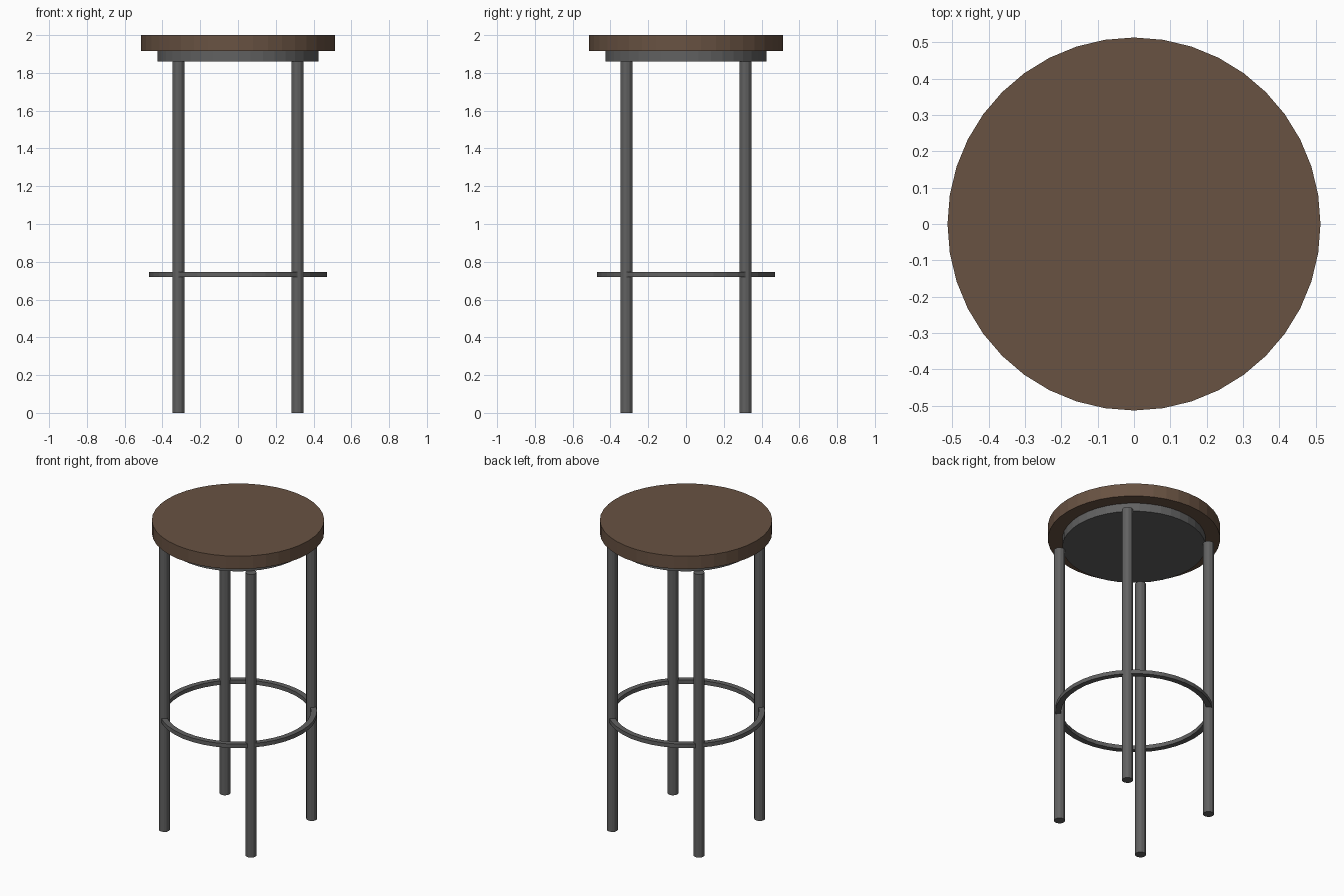
import bpy, bmesh
from math import cos, sin, tau

if "Cube" in bpy.data.objects:
    bpy.data.objects.remove(bpy.data.objects["Cube"])


def material(name, rgb):
    mat = bpy.data.materials.new(name)
    mat.diffuse_color = (*rgb, 1)
    mat.use_nodes = True
    mat.node_tree.nodes["Principled BSDF"].inputs["Base Color"].default_value = mat.diffuse_color
    return mat


wood = material("brown_wood", (0.14, 0.085, 0.055))
metal = material("dark_metal", (0.12, 0.12, 0.12))


def cylinder(name, radius, z0, z1, sides, mat, x=0, y=0):
    bpy.ops.mesh.primitive_cylinder_add(vertices=sides, radius=radius, depth=z1 - z0,
                                        location=(x, y, (z0 + z1) / 2))
    obj = bpy.context.object
    obj.name = name
    obj.data.materials.append(mat)
    return obj


def square_ring(name, inner, outer, z0, z1, sides, mat):
    profile = [(inner, z0), (outer, z0), (outer, z1), (inner, z1)]
    bm = bmesh.new()
    loops = [[bm.verts.new((r * cos(tau * i / sides), r * sin(tau * i / sides), z))
              for r, z in profile] for i in range(sides)]
    for i in range(sides):
        a, b = loops[i], loops[(i + 1) % sides]
        for j in range(4):
            k = (j + 1) % 4
            bm.faces.new((a[j], b[j], b[k], a[k]))
    bmesh.ops.recalc_face_normals(bm, faces=bm.faces)
    mesh = bpy.data.meshes.new(name)
    bm.to_mesh(mesh)
    bm.free()
    mesh.materials.append(mat)
    obj = bpy.data.objects.new(name, mesh)
    bpy.context.collection.objects.link(obj)
    return obj


# Round seat and the plate beneath it
cylinder("seat", 0.513, 1.915, 2.0, 40, wood)
cylinder("seat_plate", 0.427, 1.86, 1.915, 40, metal)

# Four straight legs
for side, sx in (("left", -1), ("right", 1)):
    for end, sy in (("front", -1), ("back", 1)):
        cylinder(f"{end}_{side}_leg", 0.033, 0, 1.86, 12, metal, sx * 0.315, sy * 0.315)

# Footrest ring joining the legs
square_ring("footrest_ring", 0.435, 0.47, 0.719, 0.745, 40, metal)
